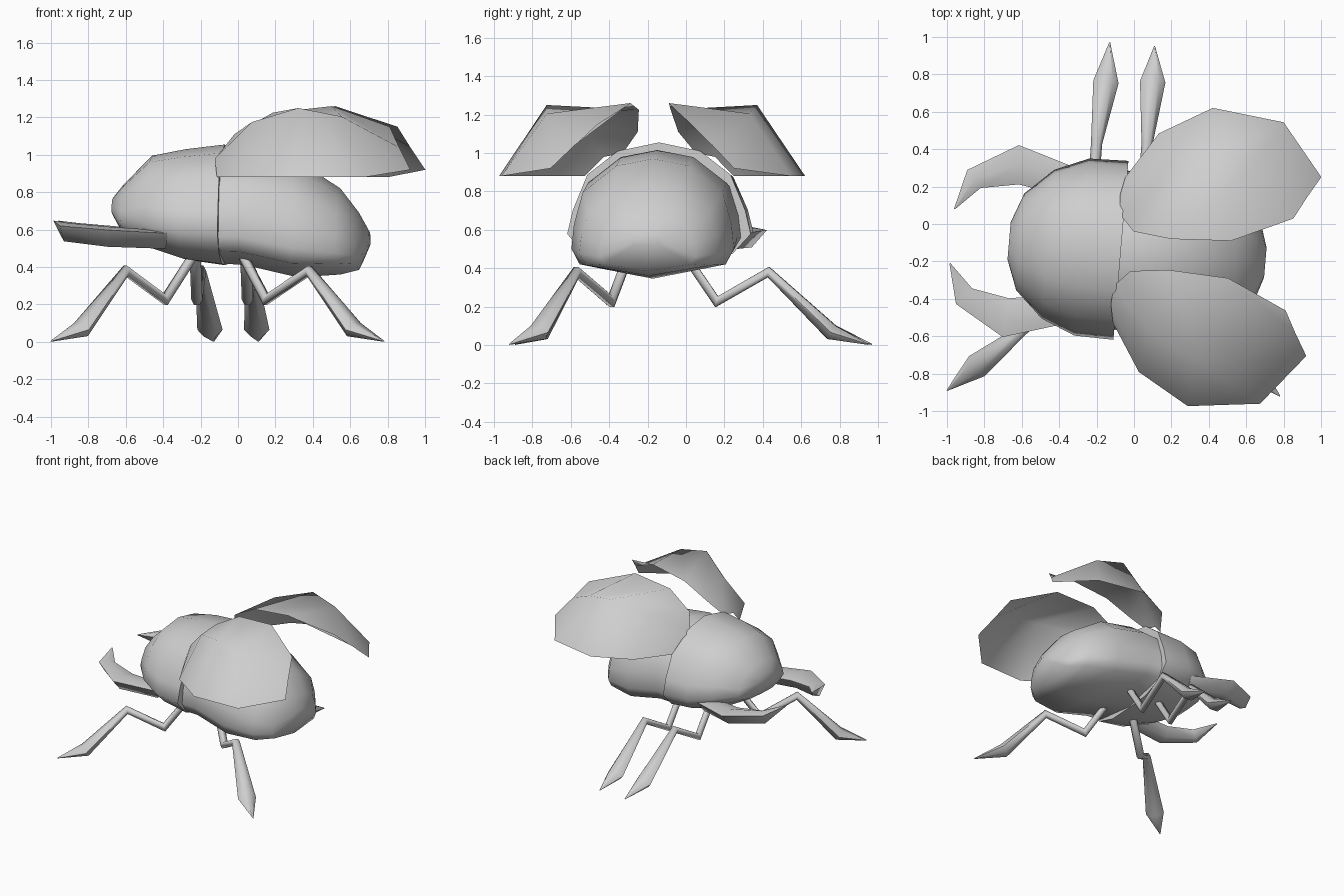
import bpy, bmesh, math
from mathutils import Vector, Matrix

if "Cube" in bpy.data.objects:
    bpy.data.objects.remove(bpy.data.objects["Cube"])

grey = bpy.data.materials.new("shell_grey")
grey.diffuse_color = (0.62, 0.62, 0.62, 1)
grey.use_nodes = True
grey.node_tree.nodes["Principled BSDF"].inputs["Base Color"].default_value = grey.diffuse_color

# The body is turned slightly; its parts are modelled symmetric about their own long axis
BODY = Matrix.Translation((-0.08, -0.14, 0)) @ Matrix.Rotation(math.radians(-4.8), 4, 'Z')


def make(name, rows, closed, matrix=Matrix(), angle=75, up=False):
    """Skin a list of equal-length point rows; closed rows become a capped tube."""
    bm = bmesh.new()
    vs = [[bm.verts.new(matrix @ Vector(p)) for p in row] for row in rows]
    n = len(rows[0])
    for a, b in zip(vs, vs[1:]):
        for i in range(n if closed else n - 1):
            j = (i + 1) % n
            bm.faces.new((a[i], a[j], b[j], b[i]))
    if closed:
        bm.faces.new(vs[0])
        bm.faces.new(vs[-1])
    bmesh.ops.recalc_face_normals(bm, faces=bm.faces)
    if up and sum(f.normal.z for f in bm.faces) < 0:
        bmesh.ops.reverse_faces(bm, faces=bm.faces)
    mesh = bpy.data.meshes.new(name)
    bm.to_mesh(mesh)
    bm.free()
    mesh.materials.append(grey)
    ob = bpy.data.objects.new(name, mesh)
    bpy.context.collection.objects.link(ob)
    bpy.ops.object.select_all(action='DESELECT')
    ob.select_set(True)
    bpy.context.view_layer.objects.active = ob
    bpy.ops.object.shade_smooth_by_angle(angle=math.radians(angle))
    return ob


def hull(name, stations, half):
    """Stations: (along, half width, bottom z, top z); half: right half of the section."""
    section = half + [(-v, z) for v, z in half[-2:0:-1]]
    rows = [[(u, v * w, lo + z * (hi - lo)) for v, z in section]
            for u, w, lo, hi in stations]
    return make(name, rows, True, BODY)


HEX = [(math.cos(k * math.tau / 6), math.sin(k * math.tau / 6)) for k in range(6)]
BLADE = [(1, 0.7), (0, 1), (-1, 0.5), (-0.55, -0.85), (0.25, -0.95)]


def limb(name, path, radii, matrix=Matrix(), section=HEX):
    """Faceted tube with mitred joints; radii: (sideways, upwards)."""
    pts = [Vector(p) for p in path]
    rows = []
    for i, (p, (rw, rh)) in enumerate(zip(pts, radii)):
        d0 = (p - pts[i - 1]).normalized() if i else (pts[1] - p).normalized()
        d1 = (pts[i + 1] - p).normalized() if i < len(pts) - 1 else d0
        t = (d0 + d1).normalized()
        side = t.cross(Vector((0, 0, 1))).normalized()
        rise = side.cross(t) / max(0.5, t.dot(d0))
        rows.append([p + side * rw * a + rise * rh * b for a, b in section])
    return make(name, rows, True, matrix)


# Front shield
hull("front_shield",
     [(0.01, 0.48, 0.41, 1.055), (-0.2, 0.475, 0.44, 1.03), (-0.38, 0.40, 0.50, 0.995),
      (-0.53, 0.26, 0.58, 0.845), (-0.59, 0.10, 0.68, 0.77)],
     [(0, 1), (0.45, 0.93), (0.78, 0.74), (0.94, 0.45), (1, 0.26), (0.8, 0.1), (0.45, 0.01), (0, 0)])

# Abdomen
hull("abdomen",
     [(-0.02, 0.43, 0.42, 0.98), (0.12, 0.42, 0.41, 1.015), (0.4, 0.425, 0.345, 0.97),
      (0.63, 0.365, 0.36, 0.82), (0.73, 0.25, 0.385, 0.69), (0.785, 0.08, 0.51, 0.59)],
     [(0, 1), (0.45, 0.94), (0.86, 0.72), (0.97, 0.45), (1, 0.25), (0.9, 0.12), (0, 0)])

# Raised wing cases: rows run from the inner rim over the crest to the outer rim
wing = [[(-0.01, 0.19, 1.00), (-0.02, 0.29, 0.98), (0.0, 0.39, 0.88)],
        [(0.07, 0.106, 1.11), (0.19, 0.42, 1.175), (0.16, 0.64, 0.88)],
        [(0.274, 0.083, 1.225), (0.45, 0.55, 1.25), (0.436, 0.80, 0.88)],
        [(0.593, 0.10, 1.26), (0.68, 0.53, 1.205), (0.82, 0.755, 0.88)],
        [(0.915, 0.247, 1.15), (0.975, 0.36, 1.04), (1.045, 0.48, 0.92)]]

# Curved jaws
jaw = [(-0.28, 0.34, 0.545), (-0.575, 0.41, 0.56), (-0.81, 0.31, 0.585), (-0.895, 0.146, 0.645)]

for label, s in (("left", 1), ("right", -1)):
    mirror = BODY @ Matrix.Diagonal((1, s, 1, 1))
    make(label + "_wing_case", wing, False, mirror, 80, True)
    limb(label + "_jaw", jaw, [(0.08, 0.05), (0.105, 0.052), (0.06, 0.048), (0.003, 0.003)],
         mirror, BLADE)

# Legs: hip, low knee, high knee, heel, toe
legs = {
    "right_front_leg": [(-0.22, -0.29, 0.49), (-0.39, -0.39, 0.225), (-0.6, -0.57, 0.38),
                        (-0.84, -0.76, 0.065), (-1.0, -0.89, 0.003)],
    "right_rear_leg": [(0.01, -0.29, 0.49), (0.15, -0.39, 0.225), (0.38, -0.57, 0.38),
                       (0.62, -0.77, 0.065), (0.78, -0.92, 0.003)],
    "left_front_leg": [(-0.23, -0.02, 0.49), (-0.22, 0.16, 0.225), (-0.2, 0.43, 0.38),
                       (-0.15, 0.76, 0.065), (-0.13, 0.97, 0.003)],
    "left_rear_leg": [(0.04, -0.02, 0.49), (0.05, 0.16, 0.225), (0.07, 0.43, 0.38),
                      (0.1, 0.76, 0.065), (0.11, 0.95, 0.003)],
}
for name, path in legs.items():
    limb(name, path, [(0.03, 0.025)] * 3 + [(0.068, 0.045), (0.003, 0.003)])
